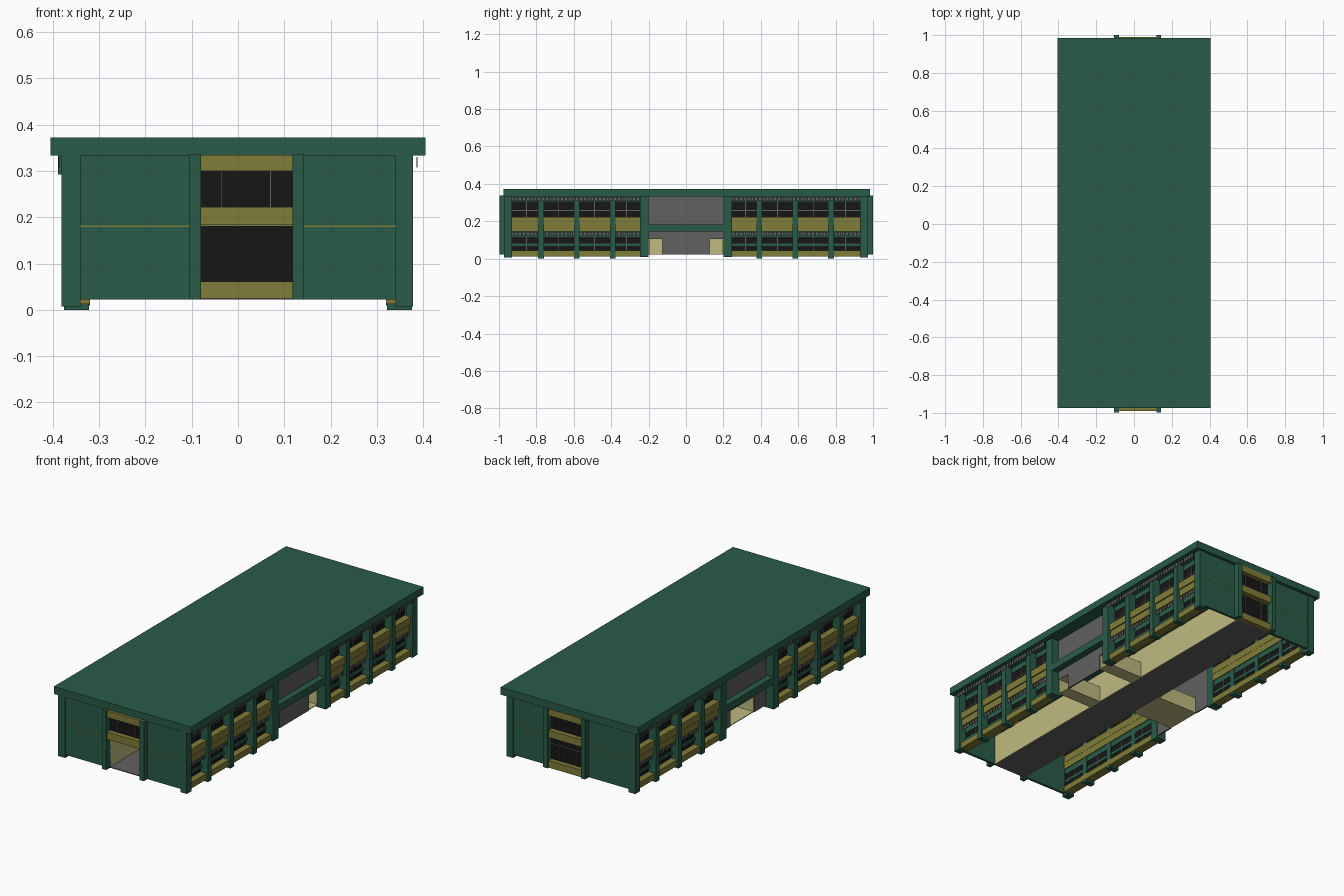
import bpy, bmesh

if "Cube" in bpy.data.objects:
    bpy.data.objects.remove(bpy.data.objects["Cube"])


def mat(name, r, g, b):
    m = bpy.data.materials.new(name)
    m.diffuse_color = (r, g, b, 1)
    m.use_nodes = True
    m.node_tree.nodes["Principled BSDF"].inputs["Base Color"].default_value = m.diffuse_color
    return m


GREEN = mat("green", 0.022, 0.105, 0.065)
OCHRE = mat("ochre", 0.22, 0.2, 0.04)
DARK = mat("dark_glass", 0.008, 0.008, 0.008)
BEIGE = mat("beige", 0.52, 0.49, 0.22)
GREY = mat("grey", 0.12, 0.12, 0.12)


def boxes(name, material, items):
    """One object from boxes given as (x0, x1, y0, y1, z0, z1)."""
    bm = bmesh.new()
    for x0, x1, y0, y1, z0, z1 in items:
        vs = bmesh.ops.create_cube(bm, size=1)["verts"]
        for v in vs:
            v.co = ((x0 + x1) / 2 + v.co.x * abs(x1 - x0),
                    (y0 + y1) / 2 + v.co.y * abs(y1 - y0),
                    (z0 + z1) / 2 + v.co.z * abs(z1 - z0))
    me = bpy.data.meshes.new(name)
    bm.to_mesh(me)
    bm.free()
    me.materials.append(material)
    ob = bpy.data.objects.new(name, me)
    bpy.context.collection.objects.link(ob)
    return ob


BASE, TOP = 0.022, 0.335
CX0, CX1 = -0.08, 0.118          # corridor sides

# Roof slab
boxes("roof", GREEN, [(-0.405, 0.405, -0.975, 0.985, 0.333, 0.372)])

# Corridor: floor, walls and ceiling, with openings for the side passages
boxes("corridor_floor", GREY, [(CX0, CX1, -0.965, 0.965, BASE, BASE + 0.004)])
t = 0.004
walls = [(CX0, CX1, -0.965, 0.965, 0.181, 0.185)]
walls += [(CX0 - t, CX0, a, b, BASE, 0.185) for a, b in ((-0.965, -0.1), (0.1, 0.965))]
walls += [(CX1, CX1 + t, a, b, BASE, 0.185)
          for a, b in ((-0.965, -0.2), (-0.125, 0.125), (0.2, 0.965))]
walls += [(CX0 - t, CX0, -0.1, 0.1, 0.105, 0.185)]
walls += [(CX1, CX1 + t, a, a + 0.075, 0.105, 0.185) for a in (-0.2, 0.125)]
boxes("corridor_walls", BEIGE, walls)

# Side passages leading out through the long sides
passages = []
for x0, x1, y0, y1 in ((-0.33, CX0, -0.1, 0.1), (CX1, 0.33, -0.2, -0.125),
                       (CX1, 0.33, 0.125, 0.2)):
    passages += [(x0, x1, y0, y0 + t, BASE, 0.105), (x0, x1, y1 - t, y1, BASE, 0.105),
                 (x0, x1, y0, y1, 0.105, 0.109), (x0, x1, y0, y1, BASE, BASE + t)]
boxes("side_passages", BEIGE, passages)

# End walls, front and back
for s, label in ((-1, "front"), (1, "back")):
    def ends(name, material, items):
        boxes(label + "_" + name, material,
              [(a, b, s * c, s * d, e, f) for a, b, c, d, e, f in items])

    out = 0.998 if s < 0 else 1.0
    ends("wall", GREEN, [(-0.342, CX0, 0.955, 0.968, BASE, TOP),
                         (CX1, 0.342, 0.955, 0.968, BASE, TOP)])
    ends("seam", OCHRE, [(-0.34, -0.105, 0.96, 0.969, 0.179, 0.182),
                         (0.143, 0.34, 0.96, 0.969, 0.179, 0.182)])
    ends("entry_pilaster", GREEN, [(-0.105, CX0, 0.955, out, BASE, 0.337),
                                   (CX1, 0.143, 0.955, out, BASE, 0.337)])
    ends("corner_post", GREEN, [(-0.381, -0.34, 0.93, 0.972, 0.007, TOP),
                                (0.34, 0.378, 0.93, 0.972, 0.007, TOP)])
    bands = [(CX0, CX1, 0.955, 0.99, 0.3, TOP), (CX0, CX1, 0.955, 0.99, 0.183, 0.222)]
    panes = [(CX0, CX1, 0.958, 0.964, 0.222, 0.3)]
    bars = [(x - 0.002, x + 0.002, 0.96, 0.97, 0.222, 0.3) for x in (-0.035, 0.07)]
    if s > 0:                     # back has a window instead of a doorway
        bands.append((CX0, CX1, 0.955, 0.99, BASE, 0.06))
        panes.append((CX0, CX1, 0.958, 0.964, 0.06, 0.183))
        bars += [(x - 0.002, x + 0.002, 0.96, 0.97, 0.06, 0.183) for x in (-0.035, 0.07)]
        bars.append((CX0, CX1, 0.96, 0.97, 0.14, 0.144))
    ends("spandrel", OCHRE, bands)
    ends("window", DARK, panes)
    ends("window_bar", GREY, bars)

# Long sides
POSTS = (0.3925, 0.585, 0.775)
for s, label in ((-1, "left"), (1, "right")):
    def side(name, material, items):
        boxes(label + "_" + name, material,
              [(s * a, s * b, c, d, e, f) for a, b, c, d, e, f in items])

    wall, glass, bars, ledges, posts, shades, caps = [], [], [], [], [], [], []
    for h in (-1, 1):
        y0, y1 = sorted((h * 0.245, h * 0.935))
        # Wall strips around the window bands
        wall += [(0.325, 0.335, y0, y1, a, b)
                 for a, b in ((BASE, 0.045), (0.115, 0.222), (0.305, TOP))]
        glass += [(0.327, 0.332, y0, y1, a, b) for a, b in ((0.045, 0.115), (0.222, 0.305))]
        wall.append((0.325, 0.34, y0, y1, 0.068, 0.082))
        bars.append((0.325, 0.336, y0, y1, 0.256, 0.26))
        # Ochre ledges under each window row
        ledges += [(0.32, 0.368, y0, y1, 0.183, 0.222), (0.32, 0.362, y0, y1, 0.145, 0.182),
                   (0.32, 0.368, y0, y1, 0.013, 0.045)]
        # Slender posts, window mullions and the wide posts of the central bay
        for p in POSTS:
            posts.append((0.322, 0.376, h * p - 0.015, h * p + 0.015, 0, TOP))
            caps.append((0.37, 0.389, h * p - 0.015, h * p + 0.015, 0.292, TOP))
        edges = (0.245,) + POSTS + (0.93,)
        for a, b in zip(edges, edges[1:]):
            m = h * (a + b) / 2
            bars += [(0.325, 0.336, m - 0.002, m + 0.002, c, d)
                     for c, d in ((0.045, 0.115), (0.222, 0.305))]
        posts.append((0.32, 0.378, h * 0.2, h * 0.245, 0.01, TOP))
        # Rows of small sunshade blades
        n = 34
        step = (y1 - y0) / n
        for i in range(n):
            y = y0 + i * step
            shades += [(0.386, 0.388, y, y + step * 0.8, 0.308, 0.33),
                       (0.356, 0.358, y, y + step * 0.8, 0.122, 0.143)]
    side("window_wall", GREEN, wall)
    side("window", DARK, glass)
    side("window_bar", GREY, bars)
    side("ledge", OCHRE, ledges)
    side("post", GREEN, posts)
    side("sunshade", GREY, shades)
    if s < 0:
        side("post_cap", GREEN, caps)
    # Recessed central bay with doorways and a floor beam across it
    gaps = ((-0.125, 0.125),) if s > 0 else ((-0.2, -0.1), (0.1, 0.2))
    side("centre_wall", GREY, [(0.325, 0.333, -0.2, 0.2, 0.105, TOP)] +
         [(0.325, 0.333, a, b, BASE, 0.105) for a, b in gaps])
    side("centre_beam", GREEN, [(0.34, 0.376, -0.2, 0.2, 0.145, 0.183)])
